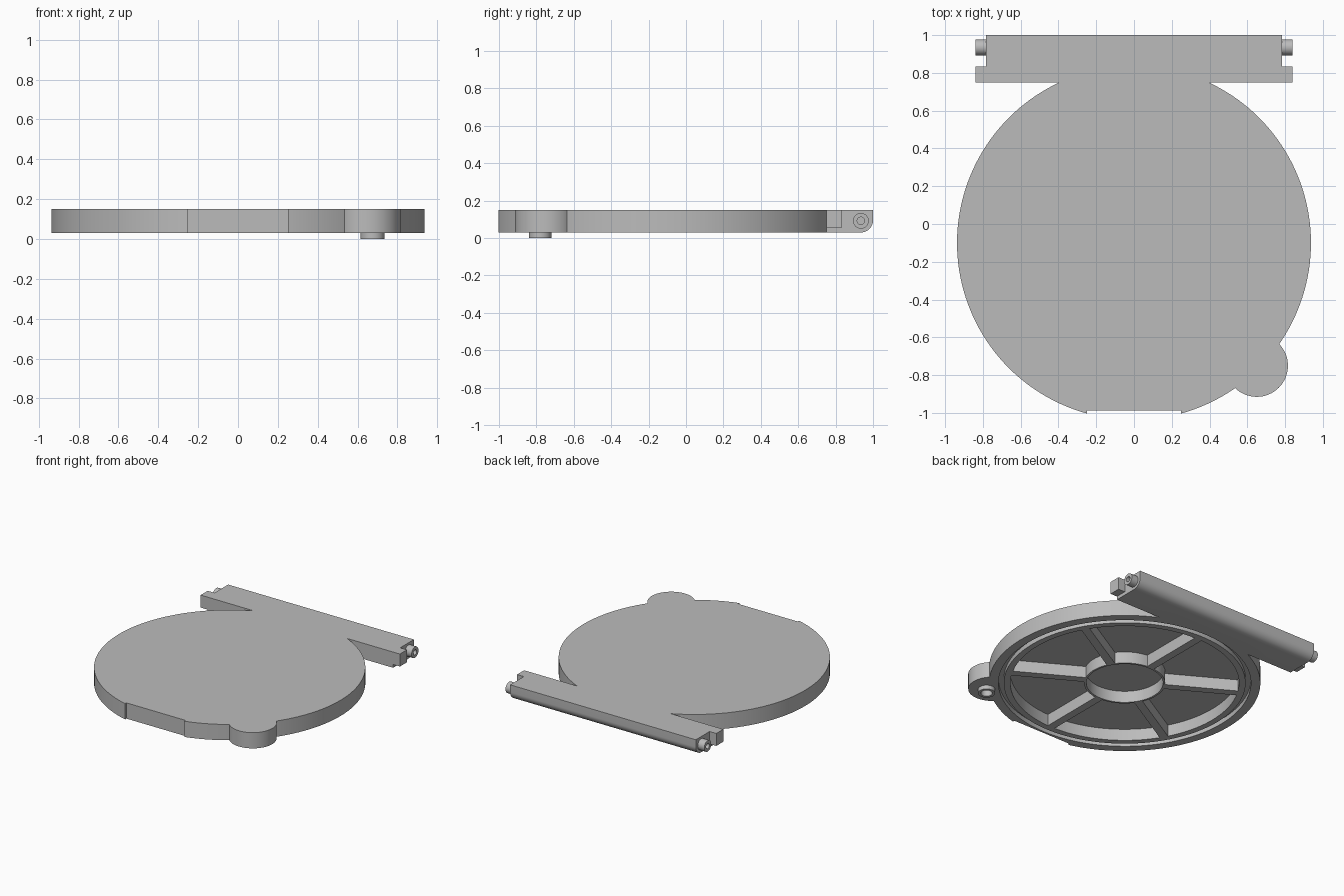
import bpy, bmesh
from math import sin, cos, pi, radians, sqrt, asin
from mathutils import Vector, Matrix

if "Cube" in bpy.data.objects:
    bpy.data.objects.remove(bpy.data.objects["Cube"])

grey = bpy.data.materials.new("plain grey")
grey.use_nodes = True
COLOUR = (0.5, 0.5, 0.5, 1)
grey.diffuse_color = COLOUR
grey.node_tree.nodes["Principled BSDF"].inputs["Base Color"].default_value = COLOUR

BOTTOM, TOP, FLOOR = 0.03, 0.15, 0.118
DISC = (0, -0.1)
TO_X = Matrix(((0, 0, 1), (1, 0, 0), (0, 1, 0))).to_4x4()  # section in y-z, extruded on x


def arc(centre, r, a0, a1, n):
    return [(centre[0] + r * cos(a0 + (a1 - a0) * i / n),
             centre[1] + r * sin(a0 + (a1 - a0) * i / n)) for i in range(n + 1)]


def circle(centre, r, n=64):
    return arc(centre, r, 0, 2 * pi, n)[:-1]


def rect(x0, x1, y0, y1):
    return [(x0, y0), (x1, y0), (x1, y1), (x0, y1)]


def prism(name, points, lo, hi, matrix=None):
    """Extrude a closed outline from lo to hi."""
    bm = bmesh.new()
    face = bm.faces.new([bm.verts.new((x, y, lo)) for x, y in points])
    ext = bmesh.ops.extrude_face_region(bm, geom=[face])
    bmesh.ops.translate(bm, vec=(0, 0, hi - lo),
                        verts=[v for v in ext["geom"] if isinstance(v, bmesh.types.BMVert)])
    if matrix:
        bm.transform(matrix)
    bmesh.ops.recalc_face_normals(bm, faces=bm.faces)
    mesh = bpy.data.meshes.new(name)
    bm.to_mesh(mesh)
    bm.free()
    mesh.materials.append(grey)
    obj = bpy.data.objects.new(name, mesh)
    bpy.context.collection.objects.link(obj)
    return obj


def combine(obj, other, operation):
    """Apply a boolean and remove the helper."""
    bpy.context.view_layer.objects.active = obj
    mod = obj.modifiers.new("combine", "BOOLEAN")
    mod.operation, mod.object, mod.solver = operation, other, "EXACT"
    bpy.ops.object.modifier_apply(modifier=mod.name)
    bpy.data.objects.remove(other)


def cut(obj, other):
    combine(obj, other, "DIFFERENCE")


def join(obj, other):
    combine(obj, other, "UNION")


# Round lid with a shallow flat at the front
lid = prism("lid", circle(DISC, 0.937, 160), BOTTOM, TOP)
cut(lid, prism("front_flat", rect(-0.25, 0.25, -1.2, -0.987), 0, 0.2))

# Finger tab
join(lid, prism("tab", circle((0.65, -0.75), 0.165), BOTTOM, TOP))

# Hinge bar with rounded lower back edge, and the wider strip before it
section = [(0.75, TOP), (0.75, BOTTOM)] + arc((0.935, 0.095), 0.065, -pi / 2, 0, 12) + [(1.0, TOP)]
join(lid, prism("hinge_bar", section, -0.783, 0.783, TO_X))
join(lid, prism("hinge_strip", rect(0.75, 0.835, 0.055, TOP), -0.84, 0.84, TO_X))

# Seal groove on the underside
groove = prism("groove", circle(DISC, 0.872, 128), 0, 0.065)
cut(groove, prism("groove_core", circle(DISC, 0.835, 128), -0.1, 0.2))
cut(lid, groove)

# Six pockets between the spokes, and the hub pocket
INNER, OUTER, HALF = 0.28, 0.79, 0.03
for k in range(6):
    mid = radians(60 * k)
    half_in = pi / 6 - asin(HALF / INNER)
    half_out = pi / 6 - asin(HALF / OUTER)
    pocket = (arc(DISC, OUTER, mid - half_out, mid + half_out, 20)
              + arc(DISC, INNER, mid + half_in, mid - half_in, 10))
    cut(lid, prism("pocket", pocket, 0, FLOOR))
cut(lid, prism("hub_pocket", circle(DISC, 0.265), 0, FLOOR))

# Hollow catch peg under the tab
PEG = (0.675, -0.78)
catch_peg = prism("catch_peg", circle(PEG, 0.06, 40), 0, 0.05)
for part, lo in ((catch_peg, -0.1), (lid, 0)):
    cut(part, prism("peg_hole", circle(PEG, 0.04, 40), lo, 0.08))

# Hollow hinge pins at both ends of the bar
pins = []
for side, name in ((1, "left_hinge_pin"), (-1, "right_hinge_pin")):
    lo, hi = sorted((side * 0.75, side * 0.838))
    pin = prism(name, circle((0.935, 0.092), 0.042, 32), lo, hi, TO_X)
    lo, hi = sorted((side * 0.77, side * 0.9))
    cut(pin, prism("pin_hole", circle((0.935, 0.092), 0.02, 24), lo, hi, TO_X))
    pins.append(pin)

# Smooth curved walls, keep edges crisp
bpy.ops.object.select_all(action="DESELECT")
for obj in [lid, catch_peg] + pins:
    obj.select_set(True)
bpy.context.view_layer.objects.active = lid
bpy.ops.object.shade_smooth_by_angle(angle=radians(30))
